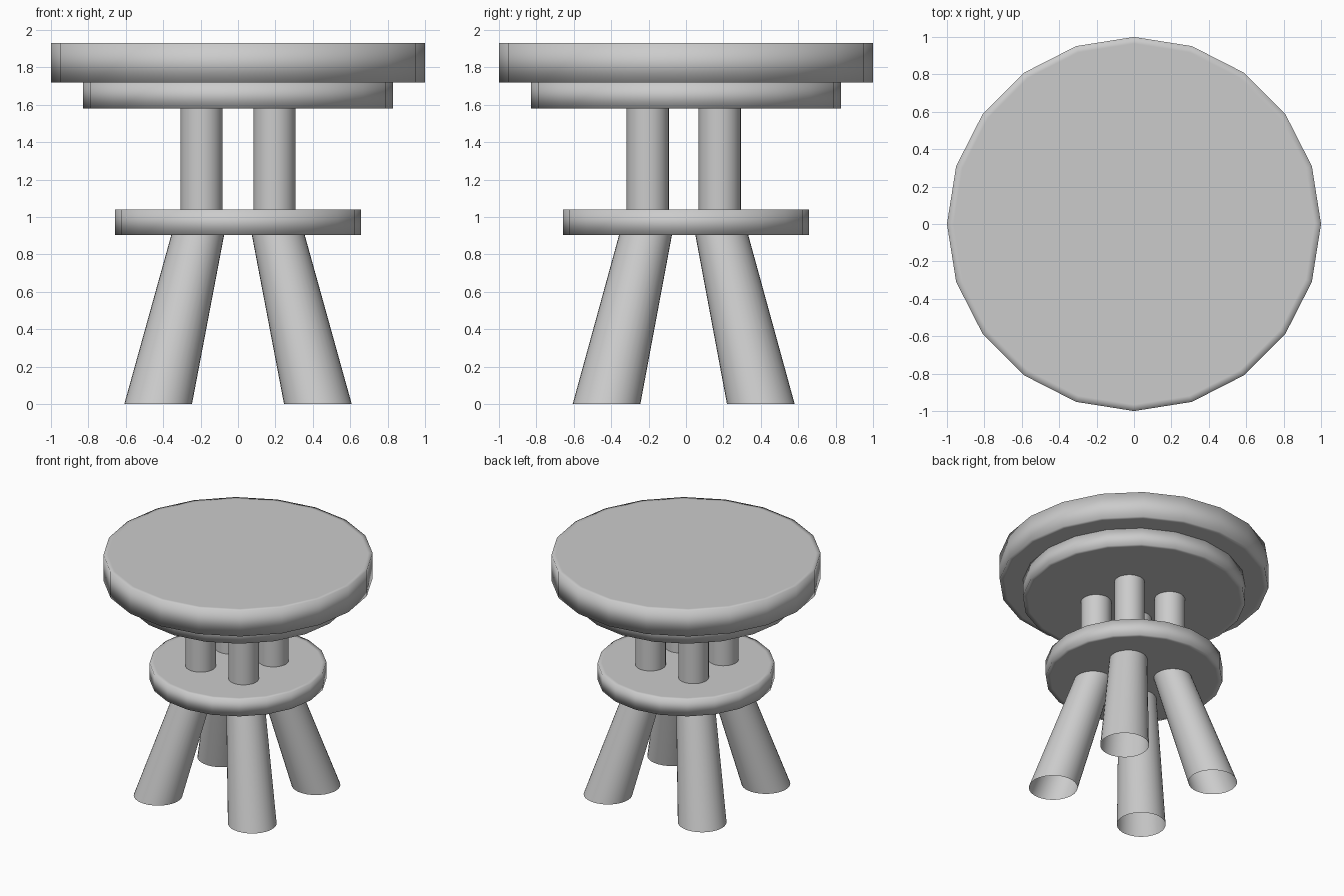
import bpy, bmesh, math
from mathutils import Vector

cube = bpy.data.objects.get("Cube")
if cube:
    bpy.data.objects.remove(cube, do_unlink=True)

GREY = (0.6, 0.6, 0.6, 1.0)
grey = bpy.data.materials.new("plain_grey")
grey.use_nodes = True
grey.diffuse_color = GREY
bsdf = next(n for n in grey.node_tree.nodes if n.type == 'BSDF_PRINCIPLED')
bsdf.inputs["Base Color"].default_value = GREY
bsdf.inputs["Roughness"].default_value = 0.6


def finish(name, bm):
    bmesh.ops.recalc_face_normals(bm, faces=bm.faces)
    mesh = bpy.data.meshes.new(name)
    for face in bm.faces:
        face.smooth = True
    bm.to_mesh(mesh)
    bm.free()
    mesh.materials.append(grey)
    obj = bpy.data.objects.new(name, mesh)
    bpy.context.collection.objects.link(obj)
    return obj


def disc(name, radius, bottom, top, sides=20, border=0.035):
    """Round slab whose soft rim shading ends at a narrow cap border."""
    bm = bmesh.new()
    rings = [(radius - border, bottom), (radius, bottom),
             (radius, top), (radius - border, top)]
    loops = []
    for r, z in rings:
        loops.append([bm.verts.new((r * math.cos(a), r * math.sin(a), z))
                      for a in (math.tau * i / sides for i in range(sides))])
    for low, high in zip(loops, loops[1:]):
        for i in range(sides):
            j = (i + 1) % sides
            bm.faces.new((low[i], low[j], high[j], high[i]))
    bm.faces.new(loops[0][::-1])
    bm.faces.new(loops[-1])
    return finish(name, bm)


def tube(name, start, r_start, end, r_end, sides=32):
    """Open tube between two level circles."""
    bm = bmesh.new()
    loops = []
    for centre, r in ((Vector(start), r_start), (Vector(end), r_end)):
        loops.append([bm.verts.new(centre + Vector((r * math.cos(a), r * math.sin(a), 0)))
                      for a in (math.tau * i / sides for i in range(sides))])
    low, high = loops
    for i in range(sides):
        j = (i + 1) % sides
        bm.faces.new((low[i], low[j], high[j], high[i]))
    return finish(name, bm)


# Seat, the smaller slab under it, and the middle shelf
disc("seat", 1.0, 1.72, 1.93)
disc("seat_base", 0.828, 1.58, 1.72)
disc("shelf", 0.657, 0.905, 1.04)

# Four upright posts above the shelf and four splayed legs below it
for side, sx in (("left", 1), ("right", -1)):
    for end, sy, shift in (("front", -1, 0.0), ("back", 1, -0.025)):
        px, py = sx * 0.195, sy * 0.205 + shift
        tube(f"{end}_{side}_post", (px, py, 1.03), 0.113, (px, py, 1.59), 0.113)
        tube(f"{end}_{side}_leg",
             (sx * 0.427, sy * 0.425 + shift, 0), 0.181,
             (sx * 0.214, sy * 0.215 + shift, 0.91), 0.141)
